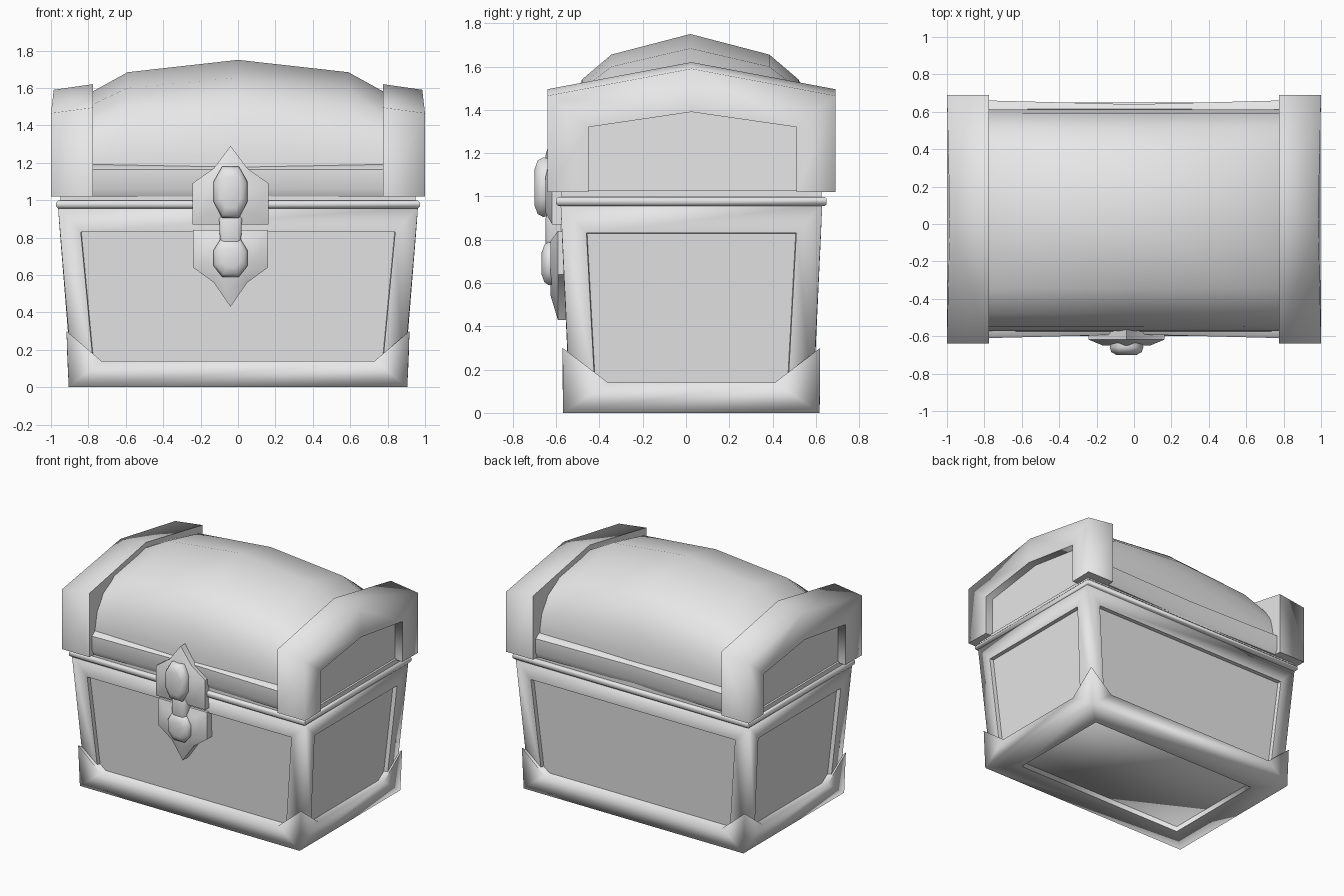
import bpy, bmesh, math

if "Cube" in bpy.data.objects:
    bpy.data.objects.remove(bpy.data.objects["Cube"])

CY = 0.025  # depth centre of the chest

mat = bpy.data.materials.new("light_grey")
mat.diffuse_color = (0.8, 0.8, 0.8, 1)
mat.use_nodes = True
mat.node_tree.nodes["Principled BSDF"].inputs["Base Color"].default_value = mat.diffuse_color


def finish(name, bm, angle=None):
    """Turn a bmesh into an object; angle=None keeps the hand-set smoothing."""
    bmesh.ops.recalc_face_normals(bm, faces=bm.faces)
    me = bpy.data.meshes.new(name)
    bm.to_mesh(me)
    bm.free()
    me.materials.append(mat)
    ob = bpy.data.objects.new(name, me)
    bpy.context.collection.objects.link(ob)
    if angle is not None:
        bpy.ops.object.select_all(action='DESELECT')
        ob.select_set(True)
        bpy.context.view_layer.objects.active = ob
        bpy.ops.object.shade_smooth_by_angle(angle=math.radians(angle))
    return ob


def loft(bm, rings, cap=True):
    """Bridge closed rings of points."""
    vs = [[bm.verts.new(p) for p in r] for r in rings]
    n = len(vs[0])
    for a, b in zip(vs, vs[1:]):
        for i in range(n):
            bm.faces.new((a[i], a[(i + 1) % n], b[(i + 1) % n], b[i]))
    if cap:
        bm.faces.new(vs[0])
        bm.faces.new(vs[-1])
    return vs


def rect(hx, hy, z):
    return [(hx, CY + hy, z), (-hx, CY + hy, z), (-hx, CY - hy, z), (hx, CY - hy, z)]


# Body: tapered box whose four sides have sunken panels in a soft frame
bm = bmesh.new()
loft(bm, [rect(0.885, 0.56, 0.04), rect(0.962, 0.604, 0.96)])
bm.normal_update()
bmesh.ops.recalc_face_normals(bm, faces=bm.faces)
sides = [f for f in bm.faces if abs(f.normal.z) < 0.5]
bmesh.ops.inset_individual(bm, faces=sides, thickness=0.165, depth=0)
for f in sides:
    for v in f.verts:
        v.co.z = 0.83 if v.co.z > 0.5 else 0.12
for f in bm.faces:
    f.smooth = f not in sides
border = [e for f in sides for e in f.edges]
for e in border:
    e.smooth = False
bmesh.ops.inset_individual(bm, faces=sides, thickness=0.004, depth=-0.03)
for f in sides:
    for e in f.edges:
        e.smooth = False
finish("body", bm)

# Base: ring with a raised pointed guard at each corner and a sunken underside
bm = bmesh.new()
corners = []
for sx, sy in ((1, 1), (-1, 1), (-1, -1), (1, -1)):
    def v(x, y, z):
        return bm.verts.new((sx * x, CY + sy * y, z))
    corners.append(dict(out=v(0.905, 0.592, 0), tip=v(0.917, 0.595, 0.3),
                        ex=v(0.73, 0.595, 0.14), ey=v(0.912, 0.385, 0.14),
                        top=v(0.73, 0.385, 0.14), low=v(0.72, 0.41, 0), up=v(0.72, 0.41, 0.045)))
for i, a in enumerate(corners):
    b = corners[(i + 1) % 4]
    k = "ex" if i % 2 == 0 else "ey"
    for lo, hi in (("out", k), (k, "top"), ("top", "up"), ("up", "low"), ("low", "out")):
        bm.faces.new((a[lo], b[lo], b[hi], a[hi]))
    for e in ("ex", "ey"):
        bm.faces.new((a["out"], a[e], a["tip"]))
        bm.faces.new((a["tip"], a[e], a["top"]))
for f in bm.faces:
    f.smooth = True
for c in corners:  # crisp upper edges and underside recess
    for e in bm.edges:
        if set(e.verts) in ({c["tip"], c["ex"]}, {c["tip"], c["ey"]}) or \
                (c["low"] in e.verts and abs(e.verts[0].co.z + e.verts[1].co.z) < 0.001
                 and c["out"] not in e.verts):
            e.smooth = False
finish("base", bm)

# Rim around the opening and the thin seam under the lid
bm = bmesh.new()
loft(bm, [rect(0.962, 0.615, 0.955), rect(0.972, 0.625, 0.965),
          rect(0.972, 0.625, 0.988), rect(0.962, 0.615, 0.998)])
finish("rim", bm, 60)
bm = bmesh.new()
loft(bm, [rect(0.95, 0.6, 0.99), rect(0.95, 0.6, 1.03)])
finish("seam", bm, 30)

# Lid belt: straight lower wall of the lid, slightly waisted in the middle
bm = bmesh.new()
rings = []
for x, h in ((-0.85, 0.637), (0, 0.615), (0.85, 0.637)):
    rings.append([(x, CY + y, z) for y, z in
                  ((h - 0.02, 1.02), (h, 1.06), (h, 1.165), (h - 0.035, 1.19),
                   (0.035 - h, 1.19), (-h, 1.165), (-h, 1.06), (0.02 - h, 1.02))])
loft(bm, rings)
finish("lid_belt", bm, 50)

# Lid vault: barrel that swells towards the middle
bm = bmesh.new()
half = [(0.595, 1.15), (0.592, 1.24), (0.57, 1.39), (0.5, 1.54), (0.365, 1.655)]
prof = half + [(0, 1.75)] + [(-y, z) for y, z in reversed(half)]
rings = []
for x, s in ((-0.84, 0.66), (-0.59, 0.89), (0, 1), (0.59, 0.89), (0.84, 0.66)):
    rings.append([(x, CY - 0.005 + y, 1.15 + (z - 1.15) * s) for y, z in prof])
loft(bm, rings)
finish("lid_vault", bm, 50)

# Lid bands: an arched frame with a sunken panel at each end
outer = [(-0.665, 1.02), (-0.665, 1.49), (0, 1.615), (0.665, 1.49), (0.665, 1.02)]
inner = [(-0.475, 1.02), (-0.475, 1.32), (0, 1.39), (0.485, 1.32), (0.485, 1.02)]
for side, s in (("left", -1), ("right", 1)):
    bm = bmesh.new()

    def arch(pts, x, drop=0.0, lean=0.0):
        return [bm.verts.new((s * (x - lean * (z > 1.55)), CY + y, z - drop * (z > 1.1)))
                for y, z in pts]
    A = arch(outer, 0.775, -0.005)
    B = arch(outer, 1.0, 0.025, 0.015)
    C = arch(inner, 0.997)
    D = arch(inner, 0.935)
    for p, q in ((A, B), (B, C), (C, D)):
        for i in range(4):
            f = bm.faces.new((p[i], p[i + 1], q[i + 1], q[i]))
            f.smooth = True
    bm.faces.new(A)
    bm.faces.new(D)
    bm.faces.new((A[0], B[0], C[0], D[0], D[4], C[4], B[4], A[4]))
    hard = {frozenset((r[i], r[i + 1])) for r in (A, C, D) for i in range(4)}
    for e in bm.edges:
        if frozenset(e.verts) in hard or all(v.co.z < 1.03 for v in e.verts):
            e.smooth = False
    finish(side + "_lid_band", bm)


# Latch parts: mirrored outlines pushed forward in shrinking rings
def boss(name, half_outline, zc, rings, angle=50):
    X = -0.04
    pts = half_outline + [(-x, z) for x, z in reversed(half_outline) if x > 0]
    b = bmesh.new()
    loft(b, [[(X + x * k, y, zc + (z - zc) * k) for x, z in pts] for y, k in rings])
    finish(name, b, angle)


boss("upper_latch_plate", [(0, 1.29), (0.09, 1.17), (0.203, 1.09), (0.203, 0.87)], 1.02,
     [(-0.55, 1), (-0.618, 1), (-0.65, 0.62)])
boss("lower_latch_plate", [(0.2, 0.84), (0.2, 0.64), (0.09, 0.56), (0, 0.43)], 0.72,
     [(-0.52, 1), (-0.592, 1), (-0.625, 0.62)])
boss("latch_knob", [(0.045, 1.18), (0.09, 1.1), (0.09, 0.99), (0.045, 0.905)], 1.04,
     [(-0.62, 0.95), (-0.66, 1), (-0.685, 0.9), (-0.7, 0.6)], 60)
boss("latch_neck", [(0.062, 0.93), (0.055, 0.75)], 0.84,
     [(-0.58, 1), (-0.635, 1), (-0.648, 0.7)], 60)
boss("latch_bulb", [(0.055, 0.79), (0.092, 0.73), (0.092, 0.65), (0.045, 0.59)], 0.69,
     [(-0.58, 0.95), (-0.635, 1), (-0.655, 0.85), (-0.667, 0.5)], 60)
